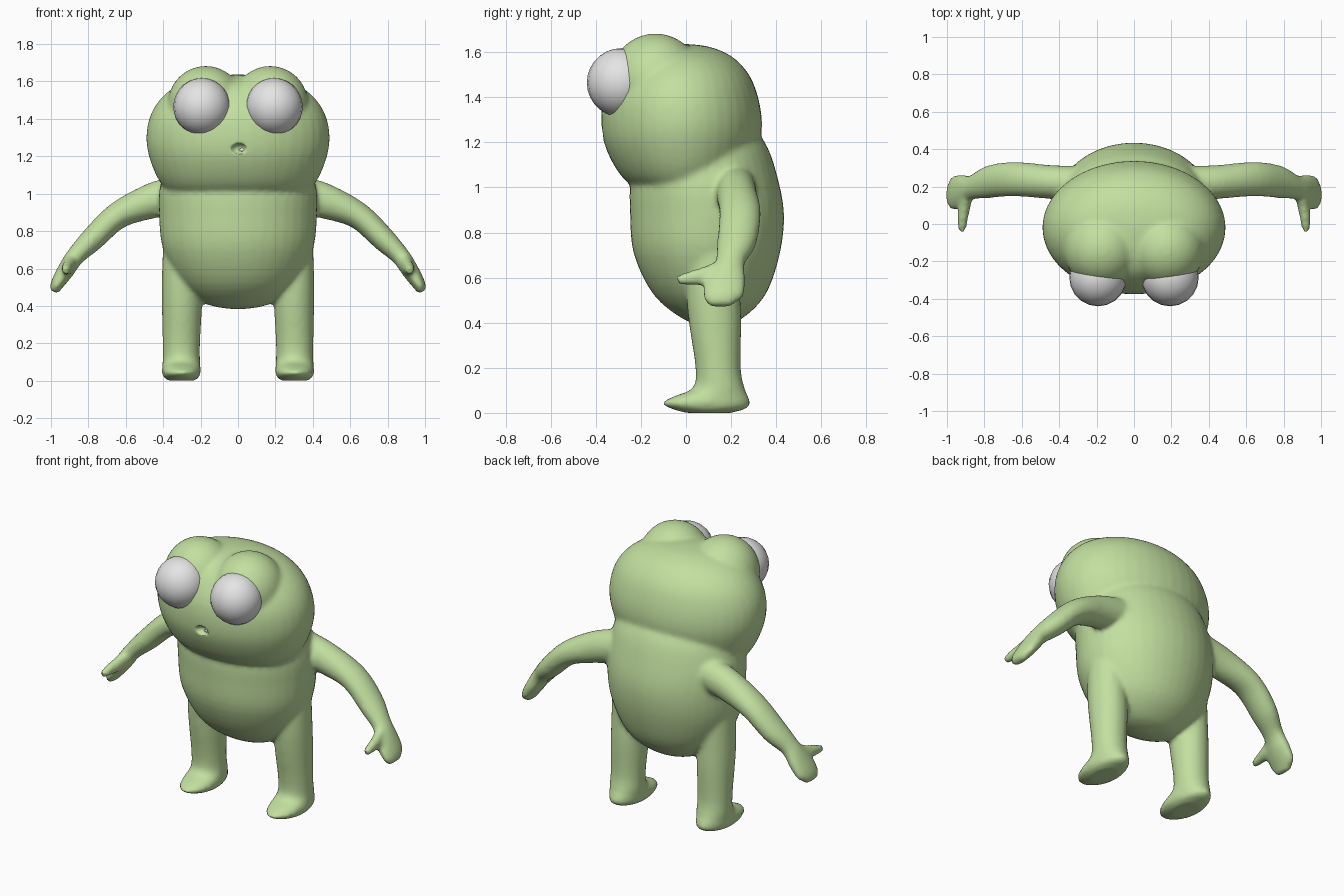
import bpy, bmesh, math
from mathutils import Vector, Matrix

if "Cube" in bpy.data.objects:
    bpy.data.objects.remove(bpy.data.objects["Cube"])

X, Y = Vector((1, 0, 0)), Vector((0, 1, 0))


def material(name, rgb):
    m = bpy.data.materials.new(name)
    m.diffuse_color = (*rgb, 1)
    m.use_nodes = True
    m.node_tree.nodes["Principled BSDF"].inputs["Base Color"].default_value = m.diffuse_color
    return m


green = material("skin green", (0.54, 0.74, 0.35))
white = material("eye white", (0.78, 0.78, 0.78))


def smooth_rows(rows, steps=4):
    """Catmull-Rom interpolation through the rows."""
    out = []
    for i in range(len(rows) - 1):
        p = [rows[max(i - 1, 0)], rows[i], rows[i + 1], rows[min(i + 2, len(rows) - 1)]]
        for s in range(steps):
            t = s / steps
            out.append([0.5 * (2 * b + (c - a) * t + (2 * a - 5 * b + 4 * c - d) * t * t
                               + (3 * b - a - 3 * c + d) * t ** 3) for a, b, c, d in zip(*p)])
    return out + [list(rows[-1])]


def tube(bm, rows, side=Y, flip=1, sides=40):
    """Closed loft; each row is x, y, z, radius across, radius along 'side'."""
    rows = smooth_rows(rows)
    centres = [Vector(r[:3]) for r in rows]
    rings = []
    for i, (c, r) in enumerate(zip(centres, rows)):
        t = centres[min(i + 1, len(rows) - 1)] - centres[max(i - 1, 0)]
        t = (t - side * t.dot(side)).normalized()
        across = side.cross(t)
        ring = []
        for k in range(sides):
            a = math.tau * k / sides
            p = (c + across * math.cos(a) * max(r[3], 0.002)
                 + side * math.sin(a) * max(r[4], 0.002))
            ring.append(bm.verts.new((p.x * flip, p.y, p.z)))
        rings.append(ring)
    faces = [bm.faces.new(rings[0]), bm.faces.new(rings[-1])]
    for a, b in zip(rings, rings[1:]):
        for k in range(sides):
            j = (k + 1) % sides
            faces.append(bm.faces.new((a[k], a[j], b[j], b[k])))
    bmesh.ops.recalc_face_normals(bm, faces=faces)


def upright(rows):
    """Rows of x, z, half width, front y, back y -> tube rows."""
    return [(x, (f + b) / 2, z, w, (b - f) / 2) for x, z, w, f, b in rows]


def ball(bm, centre, size, u=32, v=20):
    m = Matrix.Translation(centre) @ Matrix.Diagonal((*size, 1))
    bmesh.ops.create_uvsphere(bm, u_segments=u, v_segments=v, radius=1, matrix=m)


def make_object(name, bm, mat):
    me = bpy.data.meshes.new(name)
    bm.to_mesh(me)
    bm.free()
    me.materials.append(mat)
    me.shade_smooth()
    ob = bpy.data.objects.new(name, me)
    bpy.context.collection.objects.link(ob)
    return ob


torso = upright([
    (0, 0.38, 0, 0.12, 0.12), (0, 0.41, 0.17, 0.0, 0.235), (0, 0.52, 0.31, -0.14, 0.35),
    (0, 0.70, 0.40, -0.23, 0.415), (0, 0.88, 0.422, -0.248, 0.435),
    (0, 1.05, 0.415, -0.24, 0.405), (0, 1.20, 0.35, -0.15, 0.35),
    (0, 1.30, 0.2, 0.0, 0.25), (0, 1.33, 0, 0.1, 0.1)])

head = upright([
    (0, 0.98, 0.2, -0.15, 0.1), (0, 1.01, 0.36, -0.24, 0.22), (0, 1.075, 0.425, -0.305, 0.28),
    (0, 1.187, 0.472, -0.36, 0.325), (0, 1.29, 0.49, -0.376, 0.337),
    (0, 1.40, 0.475, -0.365, 0.32), (0, 1.50, 0.42, -0.32, 0.28),
    (0, 1.58, 0.32, -0.25, 0.205), (0, 1.625, 0.17, -0.14, 0.1), (0, 1.638, 0, -0.02, -0.02)])

leg = upright([
    (0.29, 0.75, 0.11, 0.0, 0.24), (0.30, 0.55, 0.107, 0.0, 0.24), (0.30, 0.40, 0.107, 0.013, 0.245),
    (0.303, 0.20, 0.1, 0.042, 0.243), (0.303, 0.11, 0.1, 0.03, 0.26),
    (0.303, 0.075, 0.102, -0.05, 0.275), (0.303, 0.045, 0.104, -0.105, 0.285),
    (0.303, 0.02, 0.095, -0.07, 0.27), (0.303, 0.0, 0.07, 0.0, 0.2)])

arm = [(0.30, 0.22, 1.0, 0.10, 0.09), (0.45, 0.225, 0.965, 0.095, 0.09),
       (0.64, 0.24, 0.885, 0.072, 0.092), (0.78, 0.225, 0.755, 0.064, 0.087),
       (0.87, 0.195, 0.665, 0.05, 0.066), (0.92, 0.175, 0.59, 0.046, 0.09),
       (0.965, 0.165, 0.52, 0.036, 0.09), (0.985, 0.15, 0.475, 0.024, 0.05)]

thumb = [(0.89, 0.18, 0.64, 0.05, 0.035), (0.905, 0.10, 0.61, 0.045, 0.033),
         (0.915, 0.03, 0.60, 0.034, 0.028), (0.92, -0.04, 0.588, 0.02, 0.02)]

# Skin: torso, head, brow bumps and limbs fused into one soft surface
bm = bmesh.new()
tube(bm, torso)
tube(bm, head)
for s in (1, -1):
    ball(bm, (0.172 * s, -0.135, 1.475), (0.205, 0.205, 0.208))
    tube(bm, leg, flip=s)
    tube(bm, arm, flip=s)
    tube(bm, thumb, side=X, flip=s)
skin = make_object("skin", bm, green)

# Mouth: small dent in the face
bm = bmesh.new()
ball(bm, (0.005, -0.40, 1.24), (0.05, 0.065, 0.035))
cutter = make_object("mouth_cutter", bm, green)
cutter.hide_render = True
cutter.hide_set(True)

fuse = skin.modifiers.new("fuse", "REMESH")
fuse.mode = "VOXEL"
fuse.voxel_size = 0.014
fuse.use_smooth_shade = True
dent = skin.modifiers.new("mouth", "BOOLEAN")
dent.operation = "DIFFERENCE"
dent.object = cutter
soften = skin.modifiers.new("soften", "SMOOTH")
soften.factor = 0.5
soften.iterations = 6

# Eyes
for s, label in ((1, "left"), (-1, "right")):
    bm = bmesh.new()
    ball(bm, (0.193 * s, -0.287, 1.465), (0.153, 0.153, 0.153), 20, 14)
    make_object(label + "_eye", bm, white)

# Small pale sliver inside the mouth
bm = bmesh.new()
ball(bm, (0.025, -0.345, 1.235), (0.022, 0.004, 0.009), 12, 8)
make_object("mouth_sliver", bm, white)
